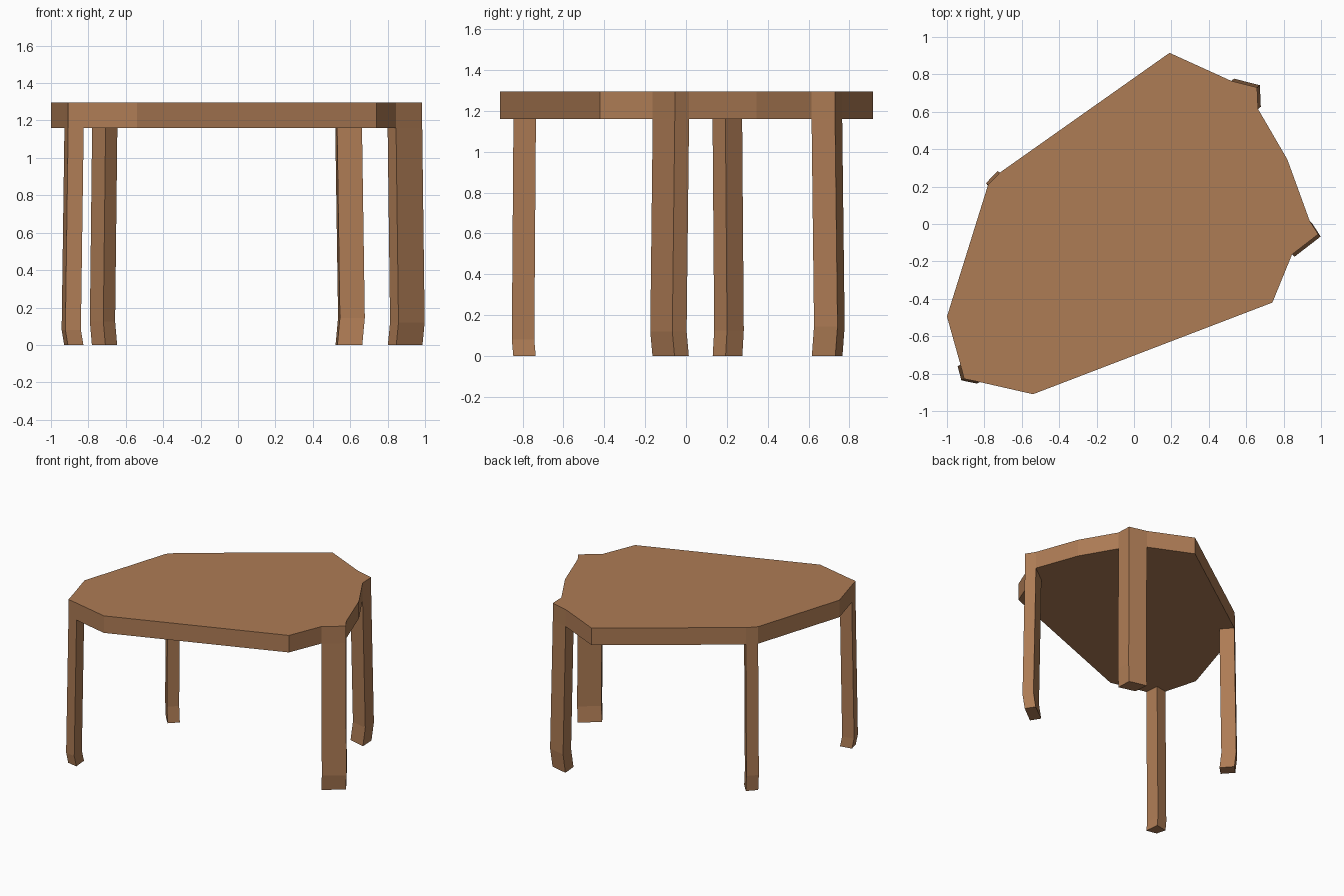
import bpy, bmesh

if "Cube" in bpy.data.objects:
    bpy.data.objects.remove(bpy.data.objects["Cube"])

TOP, UNDER = 1.295, 1.16

mat = bpy.data.materials.new("wood")
mat.diffuse_color = (0.42, 0.20, 0.09, 1)
mat.use_nodes = True
mat.node_tree.nodes["Principled BSDF"].inputs["Base Color"].default_value = mat.diffuse_color


def loft(name, rings, cap_top=True):
    """Skin a stack of equal rings (bottom to top) into a flat-shaded solid."""
    bm = bmesh.new()
    loops = [[bm.verts.new(p) for p in ring] for ring in rings]
    n = len(loops[0])
    for a, b in zip(loops, loops[1:]):
        for i in range(n):
            j = (i + 1) % n
            bm.faces.new((a[i], a[j], b[j], b[i]))
    bm.faces.new(loops[0][::-1])
    if cap_top:
        bm.faces.new(loops[-1])
    me = bpy.data.meshes.new(name)
    bm.to_mesh(me)
    bm.free()
    me.materials.append(mat)
    ob = bpy.data.objects.new(name, me)
    bpy.context.collection.objects.link(ob)


# Leg cross-sections, counter-clockwise; first three corners lie on the table rim
# (name, corners, outward bow, height of the ankle bend)
right = [(0.845, -0.163), (0.985, -0.055), (0.94, 0.015), (0.80, -0.09)]
back = [(0.663, 0.615), (0.658, 0.73), (0.52, 0.765), (0.53, 0.65)]
left = [(-0.717, 0.275), (-0.78, 0.21), (-0.708, 0.13), (-0.645, 0.193)]
front = [(-0.928, -0.752), (-0.908, -0.828), (-0.825, -0.845), (-0.835, -0.735)]
legs = [
    ("right_leg", right, (0.013, -0.012), 0.12),
    ("back_leg", back, (0.015, 0.012), 0.145),
    ("left_leg", left, (-0.012, 0.008), 0.125),
    ("front_leg", front, (-0.015, -0.008), 0.08),
]

# Tabletop: irregular slab whose rim follows the outer leg corners
outline = (right[:3] + [(0.82, 0.345)] + back[:3] + [(0.19, 0.915)]
           + left[:2] + [(-1.0, -0.495)] + front[:3]
           + [(-0.54, -0.91), (0.74, -0.42)])
loft("tabletop", [[(x, y, z) for x, y in outline] for z in (UNDER, TOP)])

# Legs: bow slightly outward down to the ankle, then turn back in at the foot
for name, section, (dx, dy), ankle in legs:
    loft(name, [[(x + dx * k, y + dy * k, z) for x, y in section]
                for z, k in ((0, 0.1), (ankle, 1), (UNDER, 0))], cap_top=False)
